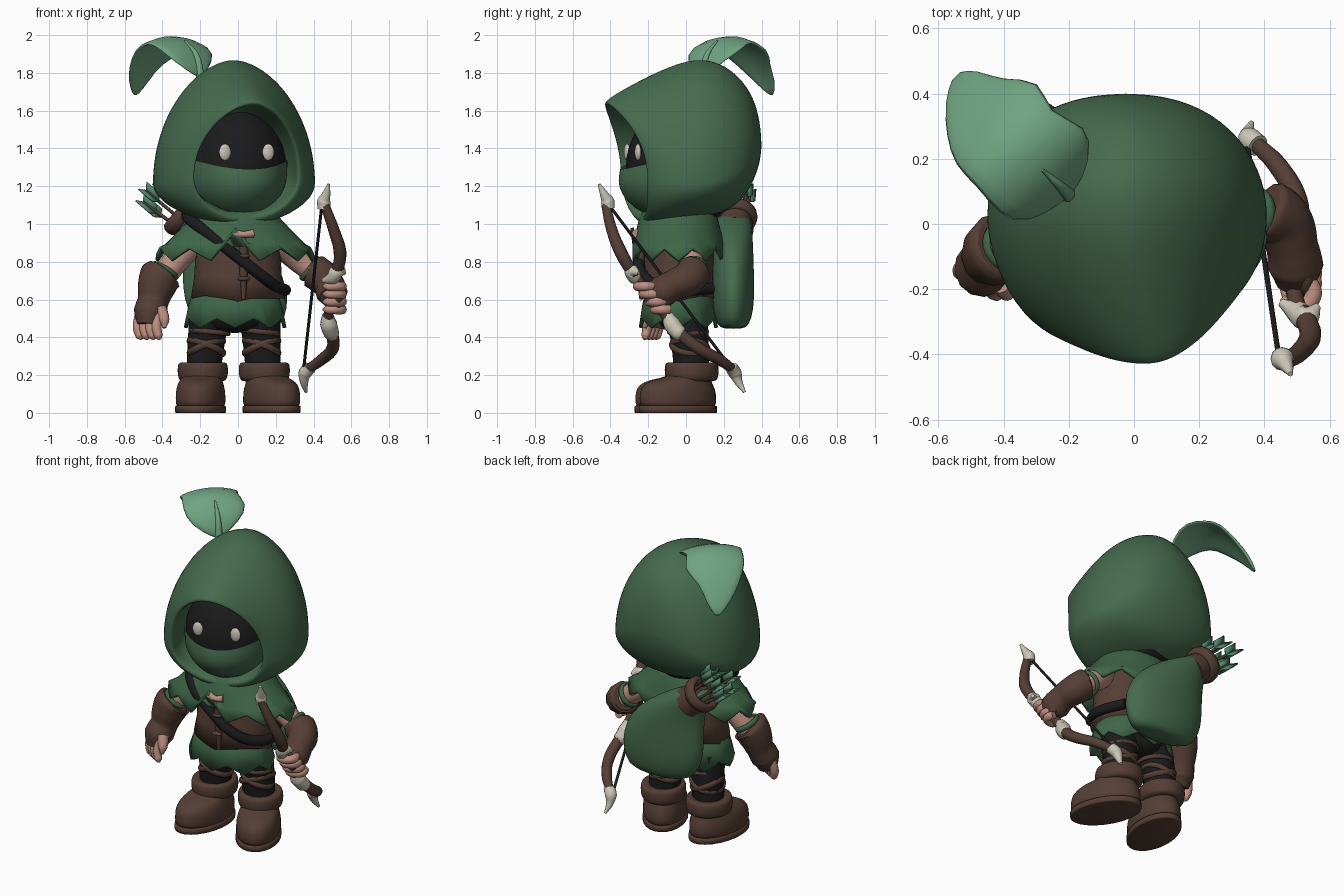
import bpy, bmesh, math
from math import sin, cos, pi, radians
from mathutils import Matrix, Vector

if "Cube" in bpy.data.objects:
    bpy.data.objects.remove(bpy.data.objects["Cube"])


def material(name, rgb):
    m = bpy.data.materials.new(name)
    m.use_nodes = True
    m.diffuse_color = (*rgb, 1)
    node = next(n for n in m.node_tree.nodes if n.type == 'BSDF_PRINCIPLED')
    node.inputs["Base Color"].default_value = (*rgb, 1)
    node.inputs["Roughness"].default_value = 0.8
    return m


GREEN = material("hood green", (.06, .145, .075))
TUNIC = material("tunic green", (.05, .135, .065))
LEAF = material("feather green", (.16, .37, .22))
FLETCH = material("fletching green", (.08, .23, .14))
BROWN = material("leather brown", (.09, .048, .035))
BLACK = material("black cloth", (.011, .011, .012))
BONE = material("bone white", (.6, .57, .48))
SKIN = material("skin", (.52, .28, .22))
SHIFT = Matrix.Translation((-.025, 0, 0))
HEAD = SHIFT @ Matrix.Rotation(radians(14), 4, 'Z')


def finish(name, bm, mat, matrix=None, sub=0, thick=0):
    """Turn a bmesh into a smooth, coloured object."""
    bmesh.ops.recalc_face_normals(bm, faces=bm.faces)
    if matrix:
        bm.transform(matrix)
    me = bpy.data.meshes.new(name)
    bm.to_mesh(me)
    bm.free()
    for p in me.polygons:
        p.use_smooth = True
    me.materials.append(mat)
    ob = bpy.data.objects.new(name, me)
    bpy.context.collection.objects.link(ob)
    if thick:
        mod = ob.modifiers.new("thickness", 'SOLIDIFY')
        mod.thickness, mod.offset = thick, 0
    if sub:
        ob.modifiers.new("smooth", 'SUBSURF').levels = sub
        ob.modifiers["smooth"].render_levels = sub
    return ob


def skin(name, rows, mat, closed=True, caps=(True, True), **kw):
    """Bridge rows of points into a surface."""
    bm = bmesh.new()
    vs = [[bm.verts.new(p) for p in row] for row in rows]
    n = len(rows[0])
    for a, b in zip(vs, vs[1:]):
        for i in range(n if closed else n - 1):
            j = (i + 1) % n
            bm.faces.new((a[i], a[j], b[j], b[i]))
    for end, row in zip(caps, (vs[0], vs[-1])):
        if end and closed:
            bm.faces.new(row)
    return finish(name, bm, mat, **kw)


def loft(name, rings, mat, n=24, hem=None, **kw):
    """Stack ellipses (x, y, z, rx, ry); hem shifts the last one in height."""
    rows = []
    for k, (x, y, z, rx, ry) in enumerate(rings):
        row = []
        for i in range(n):
            a = 2 * pi * i / n - pi
            dz = hem(a) if hem and k == len(rings) - 1 else 0
            row.append((x + rx * sin(a), y - ry * cos(a), z + dz))
        rows.append(row)
    return skin(name, rows, mat, **kw)


def ball(name, loc, size, mat, matrix=None):
    bm = bmesh.new()
    bmesh.ops.create_uvsphere(bm, u_segments=28, v_segments=18, radius=1)
    bm.transform(Matrix.LocRotScale(Vector(loc), None, Vector(size)))
    return finish(name, bm, mat, matrix)


def tube(name, pts, radii, mat):
    """Round tube through points, with one radius or one per point."""
    if not isinstance(radii, (list, tuple)):
        radii = [radii] * len(pts)
    cu = bpy.data.curves.new(name, 'CURVE')
    cu.dimensions, cu.bevel_depth, cu.bevel_resolution = '3D', 1, 4
    cu.resolution_u, cu.use_fill_caps = 6, True
    sp = cu.splines.new('BEZIER')
    sp.bezier_points.add(len(pts) - 1)
    for bp, p, r in zip(sp.bezier_points, pts, radii):
        bp.co, bp.radius = p, r
        bp.handle_left_type = bp.handle_right_type = 'AUTO'
    cu.materials.append(mat)
    ob = bpy.data.objects.new(name, cu)
    bpy.context.collection.objects.link(ob)
    bpy.ops.object.select_all(action='DESELECT')
    ob.select_set(True)
    bpy.context.view_layer.objects.active = ob
    bpy.ops.object.convert(target='MESH')
    bpy.ops.object.shade_smooth_by_angle(angle=radians(50))


def band(name, loc, axis, r, width, mat):
    """Ring around an axis."""
    turn = Vector(axis).to_track_quat('Z', 'Y').to_matrix().to_4x4()
    rows = [[((r + width * .6 * cos(b)) * cos(a), (r + width * .6 * cos(b)) * sin(a), width * sin(b))
             for a in [pi * i / 12 for i in range(24)]] for b in [pi * k / 5 for k in range(11)]]
    skin(name, rows, mat, caps=(False, False), matrix=Matrix.Translation(loc) @ turn)


# Hood: teardrop rings from the lining, over the rim, to the back, untwisting on the way
def teardrop(w, top, bot, zw, yt, ym, yb, yaw):
    row = []
    for i in range(32):
        a = 2 * pi * i / 32
        c, s = cos(a), sin(a)
        h, y = (top - zw, yt) if c > 0 else (zw - bot, yb)
        p = 1.14 if c > 0 else 1
        v = Vector((w * math.copysign(abs(s) ** p, s), ym + (y - ym) * c * c, zw + h * c))
        row.append(Matrix.Rotation(radians(yaw), 3, 'Z') @ v)
    return row


hood_rings = [(.265, 1.58, 1.1, 1.26, -.1, -.1, -.1, 14), (.283, 1.62, 1.07, 1.25, -.3, -.2, -.18, 14),
              (.28, 1.63, 1.045, 1.25, -.44, -.285, -.25, 14), (.3, 1.655, 1.005, 1.25, -.45, -.285, -.25, 14),
              (.39, 1.78, .985, 1.22, -.22, -.19, -.19, 11), (.445, 1.885, 1.01, 1.21, .02, 0, 0, 4),
              (.415, 1.865, 1.05, 1.23, .18, .17, .16, 0), (.325, 1.76, 1.1, 1.28, .31, .3, .28, -1),
              (.2, 1.62, 1.22, 1.38, .38, .375, .36, 0), (.06, 1.46, 1.36, 1.41, .4, .4, .4, 0)]
skin("hood", [teardrop(*r) for r in hood_rings], GREEN, caps=(False, True), sub=2, matrix=SHIFT)

# Face, eyes and mask
ball("face", (0, -.02, 1.3), (.275, .3, .335), BLACK, HEAD)
for side in (-1, 1):
    ball("eye", (side * .118, -.292, 1.38), (.032, .016, .044), BONE, HEAD)
loft("face_mask", [(0, -.02, z, rx, ry) for z, rx, ry in (
    (1.03, .1, .16), (1.08, .19, .26), (1.16, .255, .335), (1.23, .28, .35), (1.29, .282, .335))],
    GREEN, caps=(True, False), sub=1, matrix=HEAD, hem=lambda a: .06 * sin(a) ** 2)

# Feather on the hood, with notched edges
spine = [(-.2, .09, 1.78), (-.22, .11, 1.89), (-.28, .165, 1.97), (-.36, .245, 2.0),
         (-.42, .305, 1.955), (-.48, .37, 1.865), (-.52, .425, 1.77), (-.545, .455, 1.68)]
widths = [(.02, .02), (.17, .13), (.2, .21), (.18, .13), (.19, .21), (.14, .1), (.09, .07), (.01, .01)]
skin("feather", [[Vector(p) + Vector((.7, .7, 0)) * w[j > 0] * j / 2 - Vector((0, 0, .05 * w[j > 0] * j * j))
                  for j in range(-2, 3)] for p, w in zip(spine, widths)],
     LEAF, closed=False, thick=.02, sub=1)
tube("feather_stem", spine[:3], [.024, .016, .005], LEAF)


# Torso clothing
def cape_hem(a):
    return .065 * abs((a / (2 * pi) * 10) % 1 - .5) * 2 + .11 * max(0, 1 - abs(a) / .3)


def skirt_hem(a):
    return .05 * abs((a / (2 * pi) * 8 + .5) % 1 - .5) * 2


loft("vest", [(0, -.04, z, rx, ry) for z, rx, ry in (
    (1.04, .13, .12), (.97, .2, .16), (.85, .225, .185), (.72, .232, .185), (.59, .252, .2))],
    BROWN, hem=lambda a: .03 * abs(sin(2 * a)))
loft("shoulder_cape", [(-.015, -.04, z, rx, ry) for z, rx, ry in (
    (1.09, .19, .17), (1.02, .235, .2), (.95, .3, .218), (.89, .36, .232), (.805, .415, .245))],
    TUNIC, n=40, hem=cape_hem, caps=(True, False), thick=.02)
loft("tunic_skirt", [(-.015, -.04, z, rx, ry) for z, rx, ry in (
    (.68, .2, .155), (.58, .235, .18), (.45, .262, .2))],
    TUNIC, n=32, hem=skirt_hem, caps=(True, False), thick=.02)
loft("hips", [(-.015, -.01, z, rx, ry) for z, rx, ry in (
    (.6, .2, .15), (.5, .21, .15), (.42, .13, .1))], BLACK, sub=1)
tube("vest_placket", [(.03, -.262, .93), (.03, -.245, .82), (.03, -.237, .6)], [.015, .028, .01], BROWN)
for z in (.83, .71):
    ball("vest_toggle", (.03, -.26, z), (.035, .02, .013), BROWN)
tube("clasp", [(-.02, -.265, .95), (.03, -.28, .945), (.08, -.265, .95)], [.022, .016, .022], SKIN)
tube("chest_strap", [(-.27, .12, 1.05), (-.25, -.12, 1.02), (-.16, -.225, .95), (-.02, -.25, .84), (.12, -.23, .73),
                     (.2, -.15, .67), (.25, -.02, .65), (.18, .14, .66)], .031, BLACK)

# Legs and boots
for side, ankle, hip, yaw in (("right", -.185, -.15, -8), ("left", .135, .115, 27)):
    tube(side + "_leg", [(hip, .0, .52), ((hip + ankle) / 2, .02, .38), (ankle, .03, .18)], [.11, .1, .09], BLACK)
    for tilt in (-.4, .4):
        band(side + "_leg_strap", ((hip + ankle) / 2, .02, .35), (tilt, .15, 1), .1, .018, BROWN)
    band(side + "_knee_strap", (hip, .01, .43), (.1, 0, 1), .103, .014, BROWN)
    foot = Matrix.Translation((ankle, .04, 0)) @ Matrix.Rotation(radians(yaw), 4, 'Z')
    loft(side + "_sole", [(0, -.095, z, r, r + .088) for z, r in ((0, .127), (.002, .132), (.034, .132), (.038, .125))],
         BROWN, matrix=foot)
    loft(side + "_boot", [(0, y, z, rx, ry) for y, z, rx, ry in (
        (-.095, .02, .126, .214), (-.095, .05, .131, .218), (-.095, .11, .131, .218), (-.095, .15, .122, .2),
        (-.07, .178, .11, .16), (-.01, .19, .108, .118), (0, .25, .105, .11))], BROWN, sub=1, matrix=foot)
    loft(side + "_boot_cuff", [(0, -.01, z, r, r + .01) for z, r in (
        (.165, .1), (.17, .125), (.2, .135), (.255, .135), (.272, .122), (.255, .08))], BROWN, sub=1, matrix=foot)

# Arms and gloves
tube("right_arm", [(-.22, -.03, .92), (-.3, -.04, .84), (-.41, -.07, .7)], [.08, .072, .065], SKIN)
band("right_sleeve_band", (-.39, -.065, .75), (-.5, -.2, -.85), .072, .017, TUNIC)
tube("right_glove", [(-.4, -.07, .735), (-.408, -.075, .725), (-.43, -.09, .67), (-.45, -.11, .59),
                     (-.465, -.14, .53), (-.475, -.16, .46)], [.095, .112, .102, .082, .088, .06], BROWN)
for i in range(4):
    x, y = -.53 + .033 * i, -.13 - .02 * i
    tube("right_finger", [(x + .01, y, .52), (x, y - .015, .45), (x + .012, y - .025, .405), (x + .02, y - .03, .39)],
         [.027, .027, .022, .008], SKIN)
tube("right_thumb", [(-.41, -.18, .55), (-.39, -.21, .49), (-.39, -.22, .45)], [.035, .027, .01], SKIN)

tube("left_arm", [(.21, -.03, .92), (.3, .02, .83), (.42, .03, .73)], [.08, .07, .06], SKIN)
band("left_sleeve_band", (.38, .035, .765), (.8, .05, -.6), .068, .017, TUNIC)
tube("left_glove", [(.4, .045, .75), (.41, .04, .745), (.455, .01, .71), (.485, -.07, .675), (.495, -.13, .64),
                    (.495, -.18, .61)], [.08, .095, .092, .08, .086, .062], BROWN)
ball("left_glove_knuckles", (.53, -.145, .63), (.034, .085, .08), BROWN)
for i in range(4):
    y, z = -.225 + .03 * i, .67 - .041 * i
    tube("left_finger", [(.54, y + .05, z), (.55, y + .01, z), (.525, y - .025, z), (.48, y - .028, z), (.455, y, z)],
         [.023, .026, .025, .024, .01], SKIN)

# Bow with horn fittings
bow = [(.46, -.425, 1.1), (.51, -.39, .96), (.54, -.345, .85), (.53, -.3, .77), (.5, -.25, .7), (.49, -.17, .6),
       (.48, -.08, .48), (.5, -.02, .41), (.5, .07, .34), (.44, .18, .28), (.37, .25, .23)]
tube("bow_limbs", bow, [.024, .03, .034, .032, .026, .026, .028, .033, .033, .03, .024], BROWN)
tube("upper_bow_tip", [(.455, -.41, 1.08), (.455, -.415, 1.12), (.465, -.43, 1.15), (.48, -.46, 1.21)],
     [.033, .036, .024, .008], BONE)
tube("lower_bow_tip", [(.38, .24, .24), (.355, .26, .21), (.35, .275, .17), (.36, .31, .11)],
     [.035, .036, .024, .008], BONE)
tube("upper_grip_horn", [(.45, -.24, .7), (.5, -.27, .715), (.53, -.285, .75), (.565, -.25, .74)],
     [.012, .036, .04, .01], BONE)
tube("lower_grip_horn", [(.475, -.1, .52), (.48, -.075, .47), (.495, -.035, .42), (.5, -.01, .4)],
     [.03, .046, .042, .025], BONE)
tube("bow_string", [(.445, -.415, 1.11), (.345, .26, .21)], .008, BLACK)

# Quiver sack and arrows on the back
loft("quiver", [(x, .25, z, rx, ry) for x, z, rx, ry in (
    (.02, .445, .15, .05), (.01, .46, .22, .085), (-.005, .55, .27, .11), (-.015, .66, .28, .112),
    (-.04, .78, .255, .11), (-.1, .9, .2, .105), (-.2, 1.0, .135, .1), (-.27, 1.06, .085, .08))], GREEN, sub=1)
aim = Vector((-.7, .05, .6))
mouth = Vector((-.3, .265, 1.04))
band("quiver_rim", mouth, aim, .09, .04, BROWN)
tube("quiver_neck", [mouth - aim * .13, mouth], [.1, .085], BROWN)
for i in range(7):
    a = 2 * pi * i / 7
    off = Vector((.045 * cos(a), .05 * sin(a), .045 * cos(a)))
    end = mouth + off * 1.3 + aim * (.18 + .035 * (i % 3))
    tube("arrow_shaft", [mouth + off, end], .009, BROWN)
    for k in range(3):
        side = Vector((.028 * cos(k * 2.1), .032 * sin(k * 2.1), .028 * cos(k * 2.1)))
        skin("fletching", [[end - aim * .1, end - aim * .07 + side], [end, end + aim * .035 + side]],
             FLETCH, closed=False, thick=.009)
